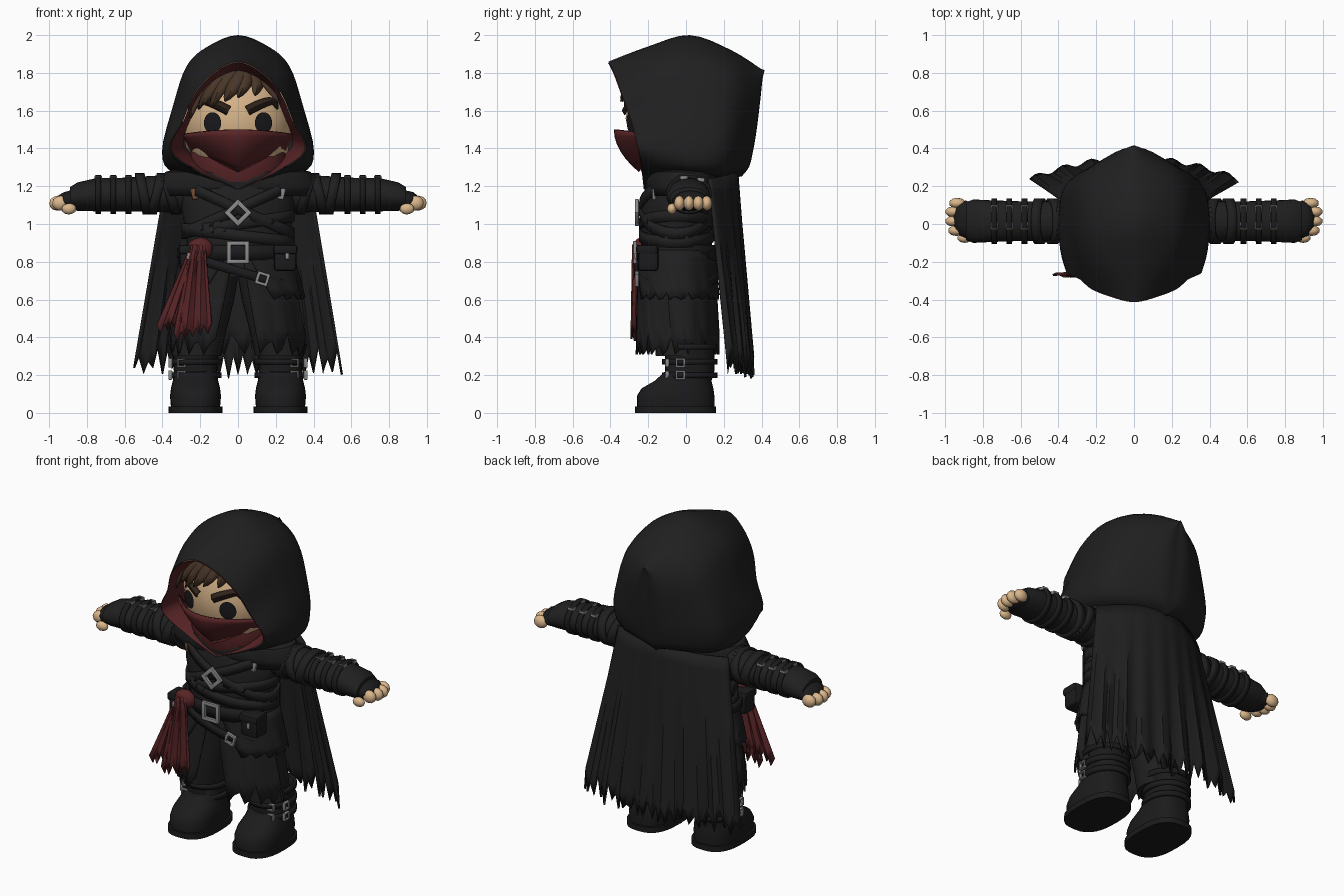
import bpy, bmesh, math, random
from mathutils import Vector, Matrix

if "Cube" in bpy.data.objects:
    bpy.data.objects.remove(bpy.data.objects["Cube"])
random.seed(4)
PI = math.pi


def material(name, r, g, b):
    m = bpy.data.materials.new(name)
    m.use_nodes = True
    m.diffuse_color = (r, g, b, 1)
    shader = m.node_tree.nodes["Principled BSDF"]
    shader.inputs["Base Color"].default_value = (r, g, b, 1)
    shader.inputs["Roughness"].default_value = 0.9
    return m


CLOTH = material("black cloth", .014, .014, .014)
LEATHER = material("black leather", .011, .011, .012)
RED = material("dark red cloth", .10, .018, .02)
SKIN = material("skin", .70, .47, .26)
HAIR = material("brown hair", .065, .036, .021)
BROW = material("dark brow", .03, .017, .011)
EYE = material("eye black", .01, .01, .012)
METAL = material("grey metal", .26, .26, .26)
BROWN = material("brown trim", .16, .075, .035)


def finish(name, bm, mat, thick=0, angle=40):
    bmesh.ops.remove_doubles(bm, verts=bm.verts, dist=.0005)
    bmesh.ops.recalc_face_normals(bm, faces=bm.faces)
    mesh = bpy.data.meshes.new(name)
    bm.to_mesh(mesh)
    bm.free()
    mesh.materials.append(mat)
    ob = bpy.data.objects.new(name, mesh)
    bpy.context.collection.objects.link(ob)
    bpy.ops.object.select_all(action='DESELECT')
    ob.select_set(True)
    bpy.context.view_layer.objects.active = ob
    bpy.ops.object.shade_smooth_by_angle(angle=math.radians(angle))
    if thick:
        mod = ob.modifiers.new("Thickness", 'SOLIDIFY')
        mod.thickness, mod.offset = thick, 0
    return ob


def sheet(name, rows, mat, closed=False, caps=False, thick=0, angle=40):
    """Skin a grid of points given as equal rows."""
    bm = bmesh.new()
    grid = [[bm.verts.new(p) for p in row] for row in rows]
    n = len(grid[0])
    for a, b in zip(grid, grid[1:]):
        for i in range(n if closed else n - 1):
            j = (i + 1) % n
            bm.faces.new((a[i], a[j], b[j], b[i]))
    if caps:
        bm.faces.new(grid[0])
        bm.faces.new(grid[-1])
    return finish(name, bm, mat, thick, angle)


def spline(pts, n):
    """Smooth curve through the points."""
    pts = [Vector(p) for p in pts]
    ext = [pts[0]] + pts + [pts[-1]]
    out = []
    for a, b, c, d in zip(ext, ext[1:], ext[2:], ext[3:]):
        for k in range(n):
            t = k / n
            out.append(b + ((c - a) * t + (a * 2 - b * 5 + c * 4 - d) * t * t
                            + (b * 3 - a - c * 3 + d) * t ** 3) / 2)
    return out + [pts[-1]]


def ring(c, ra, rb, axis='z', slope=0, power=1, n=28):
    pts = []
    for i in range(n):
        co, si = math.cos(2 * PI * i / n), math.sin(2 * PI * i / n)
        u = math.copysign(abs(co) ** power, co) * ra
        v = math.copysign(abs(si) ** power, si) * rb
        pts.append(Vector(c) + (Vector((u, v, slope * u)) if axis == 'z' else Vector((slope * v, u, v))))
    return pts


def loft(name, sections, mat, axis='z', power=1, caps=True, thick=0):
    return sheet(name, [ring(c, a, b, axis, 0, power) for c, a, b in sections], mat, True, caps, thick)


def band(name, c, ra, rb, height, mat=LEATHER, axis='z', slope=0):
    off = Vector((0, 0, height / 2)) if axis == 'z' else Vector((height / 2, 0, 0))
    sheet(name, [ring(Vector(c) + off * k, ra, rb, axis, slope) for k in (-1, 1)], mat, True, thick=.018)


def blob(name, c, size, mat):
    bm = bmesh.new()
    bmesh.ops.create_icosphere(bm, subdivisions=2, radius=1)
    bmesh.ops.transform(bm, matrix=Matrix.Translation(c) @ Matrix.Diagonal((*size, 1)), verts=bm.verts)
    return finish(name, bm, mat)


def box(name, c, size, mat, bevel=.012, spin=0):
    bm = bmesh.new()
    bmesh.ops.create_cube(bm, size=1)
    m = Matrix.Translation(c) @ Matrix.Rotation(spin, 4, 'Y') @ Matrix.Diagonal((*size, 1))
    bmesh.ops.transform(bm, matrix=m, verts=bm.verts)
    bmesh.ops.bevel(bm, geom=bm.edges[:], offset=bevel, segments=2, affect='EDGES', profile=.5)
    return finish(name, bm, mat)


def frame(name, c, half, bar, spin=0, face='front'):
    """Square open buckle made from four bars."""
    for k in range(4):
        a = k * PI / 2 + spin
        u, v = math.cos(a) * half, math.sin(a) * half
        shift = {'front': (u, 0, -v), 'side': (0, u, -v), 'top': (u, v, 0)}[face]
        along = half * 2 + bar
        vertical = k % 2 == 0
        size = {'front': (bar, .02, along), 'side': (.02, bar if vertical else along, along if vertical else bar),
                'top': (bar if vertical else along, along if vertical else bar, .02)}[face]
        box(name, Vector(c) + Vector(shift), size, METAL, .004, a if face == 'front' else 0)


# Hood: half sections from crown to chin, front rim to back seam
hood = [
    [(0, -.41, 1.86), (.13, -.38, 1.8), (.23, -.34, 1.69), (.29, -.29, 1.55), (.36, -.25, 1.39), (.2, -.23, 1.27), (0, -.22, 1.18)],
    [(0, -.2, 1.94), (.15, -.19, 1.9), (.26, -.17, 1.8), (.32, -.14, 1.62), (.39, -.14, 1.4), (.3, -.13, 1.28), (0, -.13, 1.22)],
    [(0, .02, 2), (.16, .02, 1.94), (.27, .02, 1.84), (.34, .03, 1.64), (.4, .04, 1.38), (.33, .05, 1.27), (0, .05, 1.23)],
    [(0, .24, 1.92), (.15, .25, 1.87), (.25, .25, 1.77), (.31, .24, 1.6), (.35, .22, 1.4), (.28, .2, 1.27), (0, .15, 1.24)],
    [(0, .4, 1.82), (.06, .39, 1.77), (.1, .38, 1.67), (.11, .36, 1.5), (.11, .34, 1.38), (.08, .32, 1.3), (0, .28, 1.25)]]
hood.append([(0, y + .012, z) for x, y, z in hood[-1]])
full = [spline([(-x, y, z) for x, y, z in reversed(h)] + h[1:], 4) for h in hood]
columns = [spline(col, 4) for col in zip(*full)]
sheet("hood", list(zip(*columns)), CLOTH, angle=60)
rim = full[0]
centre = Vector((0, 0, 1.52))
lining = []
for scale, push in ((.985, -.004), (.93, .05), (.84, .16), (.8, .26)):
    lining.append([Vector((p.x * scale, p.y + push, centre.z + (p.z - centre.z) * scale)) for p in rim])
sheet("hood_lining", lining, RED, angle=60)

# Head and face
HC, HR = Vector((0, -.05, 1.56)), Vector((.31, .27, .34))
blob("head", HC, HR, SKIN)


def on_face(x, z, off):
    d = 1 - (x / HR.x) ** 2 - ((z - HC.z) / HR.z) ** 2
    return Vector((x, HC.y - HR.y * math.sqrt(max(.02, d)) - off, z))


def lock(name, path, width, mat, off):
    """Tapered strand that hugs the face."""
    pts = spline([(x, 0, z) for x, z in path], 4)
    rows = []
    for i, p in enumerate(pts):
        t = i / (len(pts) - 1)
        d = (pts[min(i + 1, len(pts) - 1)] - pts[max(i - 1, 0)]).normalized()
        w = width * (1 - t ** 3) + .001
        rows.append([on_face(p.x - d.z * w * k, p.z + d.x * w * k, off + .012 * (1 - abs(k))) for k in (-1, 0, 1)])
    sheet(name, rows, mat, thick=.01)


for s, side in ((1, "left"), (-1, "right")):
    eye = [[on_face(s * .135 + .046 * r * math.cos(a * PI / 12), 1.535 + .056 * r * math.sin(a * PI / 12), .006)
            for a in range(24)] for r in (.02, .5, 1)]
    sheet(side + "_eye", eye, EYE, True)
    lock(side + "_brow", [(s * .05, 1.6), (s * .11, 1.63), (s * .18, 1.65), (s * .21, 1.61)], .023, BROW, .008)

crown = [[on_face(x / 20 * (1 - v * .1), 1.72 + .13 * v, .02) for x in range(-5, 6)] for v in (0, .5, 1)]
sheet("hair_crown", crown[1:], HAIR, thick=.015)
for path, w in (([(.02, 1.85), (-.1, 1.78), (-.2, 1.62)], .05), ([(.03, 1.86), (-.07, 1.76), (-.14, 1.62)], .045),
                ([(.04, 1.86), (-.01, 1.75), (-.07, 1.65)], .045), ([(.04, 1.86), (.04, 1.76), (.0, 1.67)], .045),
                ([(.03, 1.86), (.1, 1.77), (.09, 1.68)], .045), ([(.03, 1.86), (.15, 1.77), (.22, 1.64)], .045),
                ([(-.1, 1.83), (-.21, 1.72), (-.25, 1.56)], .04)):
    lock("hair_lock", path, w, HAIR, .025 + random.random() * .01)

# Face mask with a drooping point
mask = []
for j in range(7):
    v = j / 6
    mask.append([(.29 * u * (1 - .18 * v), -.375 + .2 * u * u + .13 * v ** 2,
                  1.475 + .025 * (1 - u * u) - v * (.1 + .12 * (1 - abs(u))))
                 for u in [k / 8 for k in range(-8, 9)]])
sheet("face_mask", mask, RED, thick=.014)
loft("red_neck_wrap", [((0, -.06, 1.2), .2, .15), ((0, -.06, 1.29), .26, .18), ((0, -.05, 1.38), .25, .18)], RED)

# Torso with wraps and mantle
loft("torso", [((0, -.05, z), a, b) for z, a, b in
               ((.72, .27, .19), (.85, .27, .19), (.95, .275, .185), (1.08, .3, .19), (1.2, .3, .165), (1.28, .22, .14))], CLOTH)
loft("shoulder_mantle", [((0, -.01, z), a, b) for z, a, b in
                         ((1.3, .27, .18), (1.27, .38, .2), (1.21, .42, .2), (1.15, .41, .185))], CLOTH, caps=False, thick=.015)
for z, slope in ((1.08, .45), (1.08, -.45), (1.0, .15), (.94, -.12)):
    band("chest_wrap", (0, -.05, z), .29, .19, .06, CLOTH, slope=slope)
frame("chest_clasp", (0, -.26, 1.06), .04, .024, PI / 4)
for x, mat in ((-.23, BROWN), (.14, BROWN), (.23, METAL)):
    box("chest_charm", (x, -.215 + abs(x) * .2, 1.16), (.035, .02, .06), mat, .006, x)

# Cape with folds and torn hem
cape = []
tears = [(.11 if i % 2 else 0) * random.uniform(.5, 1.2) + random.uniform(0, .05) for i in range(45)]
for j in range(13):
    v, row = j / 12, []
    for i in range(45):
        u = i / 22 - 1
        fold = .014 * v * math.sin(i * 1.1)
        top = Vector((.38 * u, .27 - .15 * u * u, 1.29 - .05 * abs(u)))
        low = Vector((.55 * u, .345 - .11 * u * u, .18 + tears[i] + .02 * u * u))
        p = top.lerp(low, v)
        row.append(p + Vector((0, fold, 0)))
    cape.append(row)
sheet("cape", cape, CLOTH, thick=.012)


def skirt(name, z0, z1, r0, r1, gap, tear):
    rows, n = [], 56
    rips = [tear * (i % 3) * random.uniform(.2, .6) for i in range(n + 1)]
    for j in range(6):
        v, row = j / 5, []
        for i in range(n + 1):
            a = -PI / 2 + gap * (.3 + v) + (2 * PI - 2 * gap * (.3 + v)) * i / n
            r = r0 + (r1 - r0) * v + .006 * v * math.sin(i * 1.3)
            row.append((math.cos(a) * r, -.05 + math.sin(a) * (.09 + r * .38), z0 + (z1 - z0 + rips[i]) * v))
        rows.append(row)
    sheet(name, rows, CLOTH, thick=.012)


# Layered coat skirt, belts and pouches
skirt("coat_skirt", .86, .31, .28, .35, .26, .1)
skirt("coat_upper_layer", .86, .60, .29, .345, .45, .03)
band("main_belt", (0, -.05, .85), .285, .205, .08)
band("slanted_belt", (0, -.05, .75), .315, .215, .05, slope=-.3)
frame("belt_buckle", (0, -.27, .85), .048, .022)
frame("slanted_buckle", (.13, -.26, .71), .026, .016, .3)
for s in (1, -1):
    box("belt_pouch", (s * .25, -.2, .82), (.12, .11, .14), LEATHER, .02)
    box("pouch_flap", (s * .25, -.207, .865), (.13, .115, .05), LEATHER, .015)
    box("pouch_stud", (s * .26, -.267, .83), (.02, .012, .035), METAL, .004)

# Red sash with knot and ragged end
blob("sash_knot", (-.2, -.24, .87), (.07, .04, .06), RED)
for k, (dx, length) in enumerate(((-.05, .4), (.04, .44))):
    rows = []
    for j in range(7):
        v = j / 6
        rows.append([(-.21 + (dx - .07) * v + (i / 10 - .5) * (.07 + .13 * v),
                      -.262 - .01 * k - .008 * v + .009 * math.sin(i * 1.6),
                      .89 - v * (length + .05 * (i % 2) - .05 * (i / 10 - .5))) for i in range(11)])
    sheet("sash_tail", rows, RED, thick=.01)

# Limbs, one pass for each side
for s, side in ((1, "left"), (-1, "right")):
    loft(side + "_arm", [((s * x, .015, z), a, b) for x, z, a, b in
                         ((.22, 1.15, .1, .1), (.32, 1.16, .115, .1), (.45, 1.16, .105, .095), (.6, 1.155, .105, .09),
                          (.75, 1.155, .11, .088), (.85, 1.145, .115, .075), (.89, 1.135, .1, .06))], CLOTH, 'x')
    for x, tilt in ((.36, .3), (.43, -.25), (.5, .2)):
        band(side + "_sleeve_wrap", (s * x, .015, 1.16), .112, .1, .05, CLOTH, 'x', tilt * s)
    for x in (.58, .66, .74):
        band(side + "_arm_strap", (s * x, .015, 1.157), .112, .094, .03, LEATHER, 'x')
        for y in (-.01, .08):
            frame(side + "_arm_buckle", (s * x, y, 1.253 - abs(y - .015) * .3), .016, .007, 0, 'top')
    blob(side + "_glove", (s * .89, .025, 1.125), (.07, .1, .052), LEATHER)
    for y, reach in ((-.035, .94), (.015, .955), (.065, .955), (.11, .935)):
        blob(side + "_finger", (s * reach, y, 1.11), (.045, .029, .04), SKIN)
    blob(side + "_thumb", (s * .895, -.075, 1.08), (.04, .025, .03), SKIN)

    loft(side + "_trouser_leg", [((s * x, -.03, z), r, r) for x, z, r in
                                 ((.13, .78, .14), (.16, .6, .14), (.2, .42, .135), (.22, .3, .13))], CLOTH)
    loft(side + "_boot", [((s * .225, y, z), a, b) for z, y, a, b in
                          ((.03, -.055, .13, .205), (.09, -.055, .135, .205), (.13, -.045, .13, .19), (.17, -.015, .12, .15),
                           (.22, .02, .115, .13), (.33, .02, .12, .13), (.36, .02, .13, .135))], LEATHER, power=.8)
    loft(side + "_sole", [((s * .225, -.055, z), .142, .215) for z in (0, .035)], LEATHER, power=.75)
    for z in (.2, .27, .35):
        band(side + "_boot_strap", (s * .225, .02, z), .128, .138, .03)
    for z in (.2, .265):
        frame(side + "_boot_buckle", (s * .358, -.03, z), .02, .01, 0, 'side')
        frame(side + "_boot_clasp", (s * .3, -.1, z), .018, .009)
